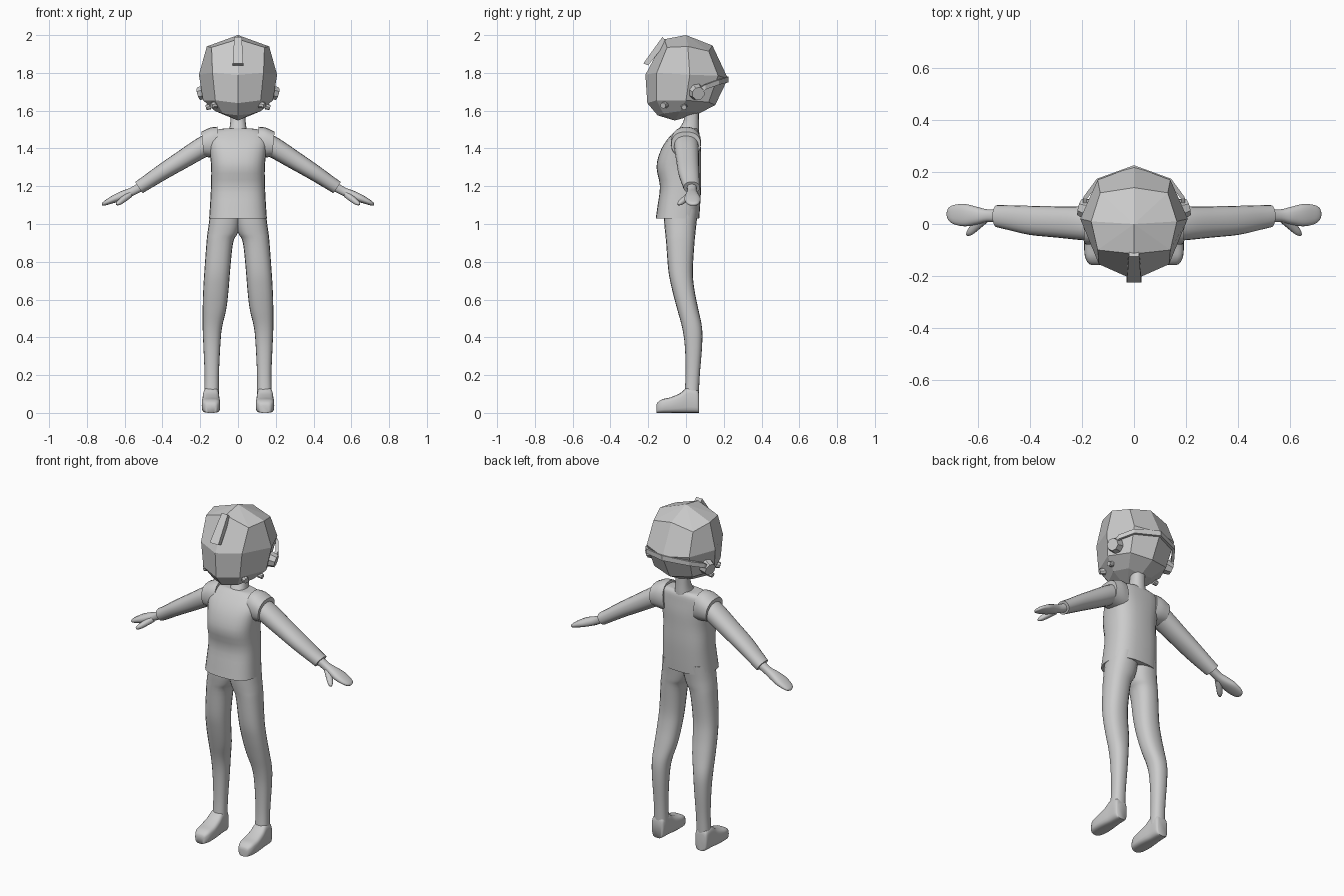
import bpy, bmesh
from math import sin, cos, pi, radians, sqrt
from mathutils import Vector

if "Cube" in bpy.data.objects:
    bpy.data.objects.remove(bpy.data.objects["Cube"])

X, Y, Z = Vector((1, 0, 0)), Vector((0, 1, 0)), Vector((0, 0, 1))


def finish(name, bm, smooth=True, mirror=False):
    bmesh.ops.recalc_face_normals(bm, faces=bm.faces)
    me = bpy.data.meshes.new(name)
    bm.to_mesh(me)
    bm.free()
    ob = bpy.data.objects.new(name, me)
    bpy.context.collection.objects.link(ob)
    if smooth:
        bpy.ops.object.select_all(action='DESELECT')
        ob.select_set(True)
        bpy.context.view_layer.objects.active = ob
        bpy.ops.object.shade_smooth_by_angle(angle=radians(50))
    if mirror:
        m = ob.modifiers.new("mirror", 'MIRROR')
        m.use_bisect_axis[0] = False
        m.use_mirror_merge = False
    return ob


def skin(bm, rings):
    n = len(rings[0])
    for a, b in zip(rings, rings[1:]):
        for i in range(n):
            j = (i + 1) % n
            bm.faces.new((a[i], a[j], b[j], b[i]))


def refine(keys, steps):
    """Catmull-Rom interpolation of ring parameters."""
    out = []
    for i in range(len(keys) - 1):
        p0, p1 = keys[max(i - 1, 0)], keys[i]
        p2, p3 = keys[i + 1], keys[min(i + 2, len(keys) - 1)]
        for s in range(steps):
            t = s / steps
            out.append([0.5 * (2 * b + (c - a) * t + (2 * a - 5 * b + 4 * c - d) * t * t
                               + (3 * b - a - 3 * c + d) * t ** 3)
                        for a, b, c, d in zip(p0, p1, p2, p3)])
    return out + [keys[-1]]


def loft(name, keys, u=X, v=Y, n=20, e=0.85, steps=4, mirror=False, smooth=True,
         radial=False, phase=0.0):
    """Each key is (cx, cy, cz, half size along u, half size along v)."""
    bm = bmesh.new()
    rings = []
    for cx, cy, cz, a, b in refine(keys, steps):
        if radial:
            u = Vector((cx, cy, 0)).normalized()
        ring = []
        for i in range(n):
            t = 2 * pi * i / n + phase
            c, s = cos(t), sin(t)
            c = abs(c) ** e * (1 if c > 0 else -1)
            s = abs(s) ** e * (1 if s > 0 else -1)
            ring.append(bm.verts.new(Vector((cx, cy, cz)) + u * (c * a) + v * (s * b)))
        rings.append(ring)
    skin(bm, rings)
    bm.faces.new(rings[0])
    bm.faces.new(rings[-1])
    return finish(name, bm, smooth, mirror)


def box_keys(rows):
    """Rows of z, x0, x1, y0, y1 into loft keys."""
    return [((a + b) / 2, (c + d) / 2, z, (b - a) / 2, (d - c) / 2) for z, a, b, c, d in rows]


# Faceted helmet head: half rings from front to back, mirrored
half_rings = [
    [(0, -.115, 1.978), (.14, -.10, 1.935), (.165, .01, 1.94), (.13, .12, 1.915), (0, .14, 1.945)],
    [(0, -.215, 1.79), (.135, -.155, 1.80), (.207, .02, 1.79), (.14, .17, 1.785), (0, .222, 1.77)],
    [(0, -.205, 1.64), (.12, -.155, 1.655), (.185, 0, 1.655), (.125, .12, 1.645), (0, .155, 1.63)],
    [(0, -.15, 1.575), (.08, -.12, 1.585), (.12, -.03, 1.597), (.08, .05, 1.595), (0, .06, 1.58)],
]
bm = bmesh.new()
rings = []
for h in half_rings:
    pts = h + [(-x, y, z) for x, y, z in h[-2:0:-1]]
    rings.append([bm.verts.new(p) for p in pts])
skin(bm, rings)
for ring, tip in ((rings[0], (0, .0, 2.0)), (rings[-1], (0, -.06, 1.548))):
    c = bm.verts.new(tip)
    for i in range(8):
        bm.faces.new((ring[i], ring[(i + 1) % 8], c))
finish("head", bm, smooth=False)

# Crest strip on the brow
bm = bmesh.new()
skin(bm, [[bm.verts.new((x, y, z)) for x, y, z in
           ((-w, y0, z0), (w, y0, z0), (w, y1, z1), (-w, y1, z1))]
          for w, y0, z0, y1, z1 in ((.02, -.10, 1.965, -.125, 1.99),
                                    (.028, -.20, 1.84, -.226, 1.85))])
bmesh.ops.holes_fill(bm, edges=bm.edges)
finish("brow_crest", bm, smooth=False)


# Ear discs and small knobs on the head sides
def disc(name, loc, r, depth, tilt):
    axis = Vector((1, tilt, -.25)).normalized()
    bm = bmesh.new()
    bmesh.ops.create_cone(bm, cap_ends=True, segments=8, radius1=r, radius2=r * .8, depth=depth)
    bmesh.ops.rotate(bm, verts=bm.verts, matrix=Z.rotation_difference(axis).to_matrix())
    bmesh.ops.translate(bm, verts=bm.verts, vec=loc)
    finish(name, bm, smooth=False, mirror=True)


disc("ear_disc", (.188, .06, 1.695), .044, .04, .3)
disc("jaw_knob", (.128, -.115, 1.63), .02, .03, -.5)
disc("cheek_knob", (.158, -.01, 1.62), .017, .025, 0)

# Strap running from the ears around the back of the head
r2 = sqrt(2)
loft("head_strap", [(x, y, z, .008 * r2, h * r2) for x, y, z, h in
                    ((.19, .07, 1.70, .02), (.188, .10, 1.725, .013),
                     (.138, .168, 1.75, .013), (0, .218, 1.765, .015))],
     v=Z, n=4, e=1, steps=1, smooth=False, radial=True, phase=pi / 4, mirror=True)

# Shirt and neck
loft("shirt", box_keys([
    (1.03, -.153, .153, -.16, .07), (1.10, -.148, .148, -.15, .075),
    (1.20, -.143, .143, -.138, .08), (1.30, -.142, .142, -.156, .08),
    (1.38, -.15, .15, -.138, .08), (1.44, -.158, .158, -.105, .075),
    (1.485, -.14, .14, -.065, .07), (1.502, -.10, .10, -.045, .06),
    (1.505, -.06, .06, -.04, .06)]), n=28, e=.75, steps=3)
loft("neck", box_keys([(1.46, -.06, .06, -.07, .07), (1.50, -.047, .047, -.04, .07),
                       (1.55, -.04, .04, -.012, .068), (1.62, -.04, .04, -.01, .068)]))

# Short sleeve, arm and hand
side = Vector((.55, 0, .83))
loft("sleeve", [(.10, 0, 1.43, .075, .085), (.14, 0, 1.43, .08, .08),
                (.187, 0, 1.422, .078, .066)], v=Vector((.1, 0, 1)), u=Y, mirror=True)
loft("arm", [(.12, 0, 1.44, .064, .055), (.19, .002, 1.405, .065, .055),
             (.30, .008, 1.337, .060, .049), (.40, .014, 1.275, .056, .043),
             (.48, .024, 1.222, .048, .038), (.525, .03, 1.193, .043, .036)],
     u=Y, v=side, e=.9, mirror=True)
loft("hand", [(.50, .03, 1.205, .027, .025), (.56, .032, 1.172, .024, .022),
              (.605, .032, 1.153, .034, .024), (.65, .034, 1.135, .043, .021),
              (.69, .036, 1.117, .038, .015), (.712, .038, 1.106, .026, .010),
              (.72, .038, 1.102, .008, .004)], u=Y, v=Vector((.4, 0, .92)), mirror=True)
loft("thumb", [(.575, .02, 1.155, .018, .017), (.605, -.005, 1.132, .018, .016),
               (.63, -.03, 1.112, .014, .013), (.642, -.042, 1.103, .005, .005)],
     u=Vector((.7, .7, 0)), v=Vector((.4, -.4, .82)), n=12, mirror=True)

# Trouser legs
loft("leg", box_keys([
    (1.08, -.02, .145, -.12, .065), (1.00, -.012, .155, -.115, .055),
    (.95, .002, .162, -.11, .05), (.90, .026, .167, -.105, .045),
    (.75, .042, .178, -.093, .036), (.65, .05, .184, -.073, .045),
    (.55, .062, .187, -.047, .065), (.45, .085, .187, -.02, .085),
    (.35, .094, .183, -.006, .085), (.20, .101, .177, -.002, .073),
    (.08, .101, .180, -.01, .067)]), mirror=True)

# Shoes with flat soles
loft("shoe", [(.143, y, h / 2, w, h / 2) for y, h, w in
              ((.069, .10, .030), (.058, .125, .039), (.01, .135, .042),
               (-.03, .105, .046), (-.08, .083, .049), (-.125, .072, .046),
               (-.15, .056, .034), (-.157, .04, .022))],
     u=X, v=Z, e=.55, mirror=True)
